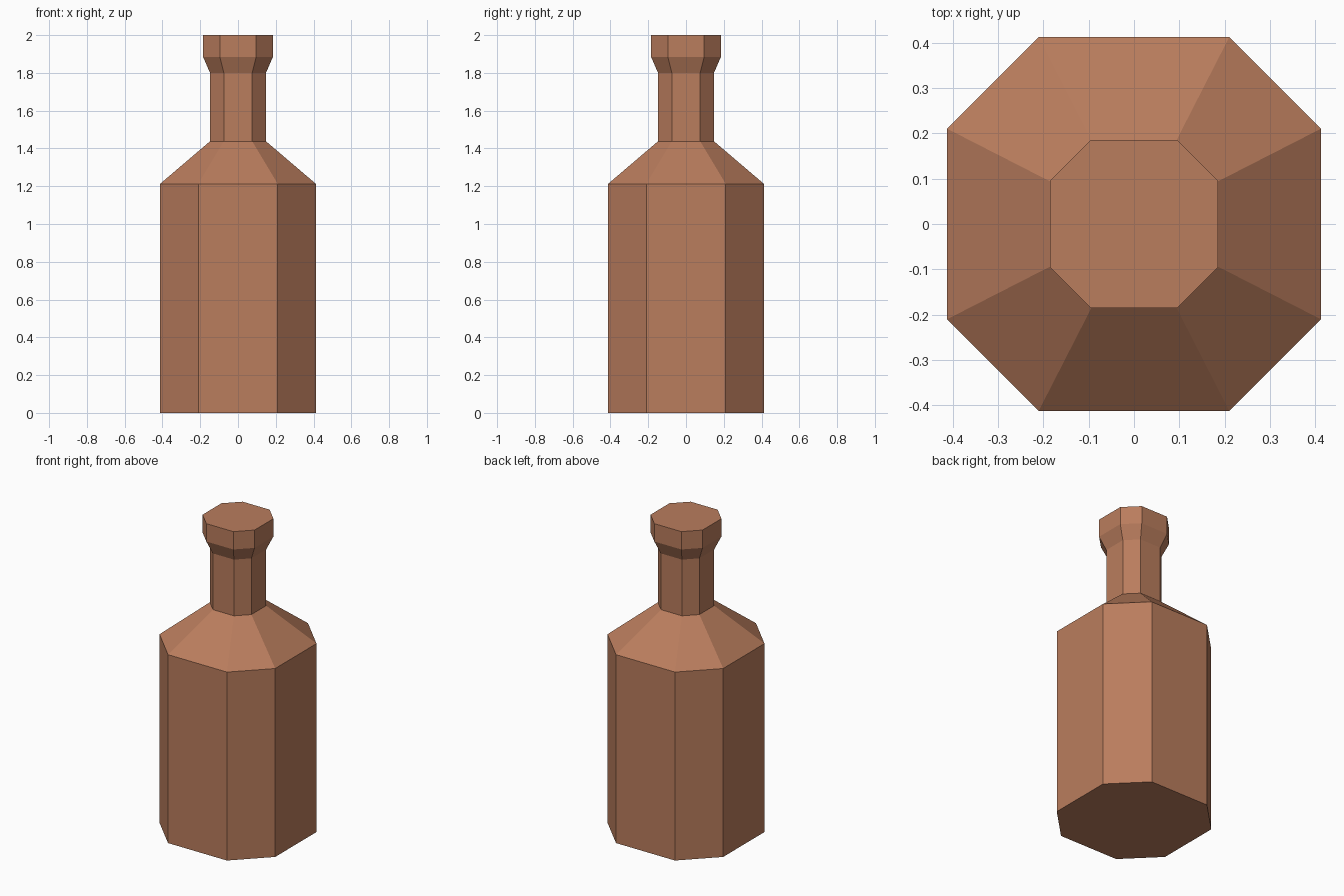
import bpy, bmesh

if "Cube" in bpy.data.objects:
    bpy.data.objects.remove(bpy.data.objects["Cube"])

# Clay brown, one flat colour
mat = bpy.data.materials.new("clay brown")
mat.diffuse_color = (0.49, 0.205, 0.11, 1)
mat.use_nodes = True
mat.node_tree.nodes["Principled BSDF"].inputs["Base Color"].default_value = mat.diffuse_color

# Profile from base to lip: (half width, half side length, height)
PROFILE = [
    (0.412, 0.210, 0.0),     # base
    (0.412, 0.210, 1.213),   # body top
    (0.148, 0.075, 1.438),   # shoulder top
    (0.148, 0.075, 1.80),    # neck top
    (0.185, 0.096, 1.885),   # lip flare
    (0.185, 0.096, 2.0),     # lip top
]


def octagon(bm, a, s, z):
    """Ring of a square with chamfered corners."""
    pts = [(a, -s), (a, s), (s, a), (-s, a), (-a, s), (-a, -s), (-s, -a), (s, -a)]
    return [bm.verts.new((x, y, z)) for x, y in pts]


# Bottle: lofted octagonal rings with closed ends
bm = bmesh.new()
rings = [octagon(bm, *p) for p in PROFILE]
for lo, hi in zip(rings, rings[1:]):
    for i in range(8):
        j = (i + 1) % 8
        bm.faces.new((lo[i], lo[j], hi[j], hi[i]))
bm.faces.new(rings[0][::-1])
bm.faces.new(rings[-1])
bmesh.ops.recalc_face_normals(bm, faces=bm.faces[:])

mesh = bpy.data.meshes.new("bottle")
bm.to_mesh(mesh)
bm.free()
mesh.materials.append(mat)
bottle = bpy.data.objects.new("bottle", mesh)
bpy.context.collection.objects.link(bottle)
